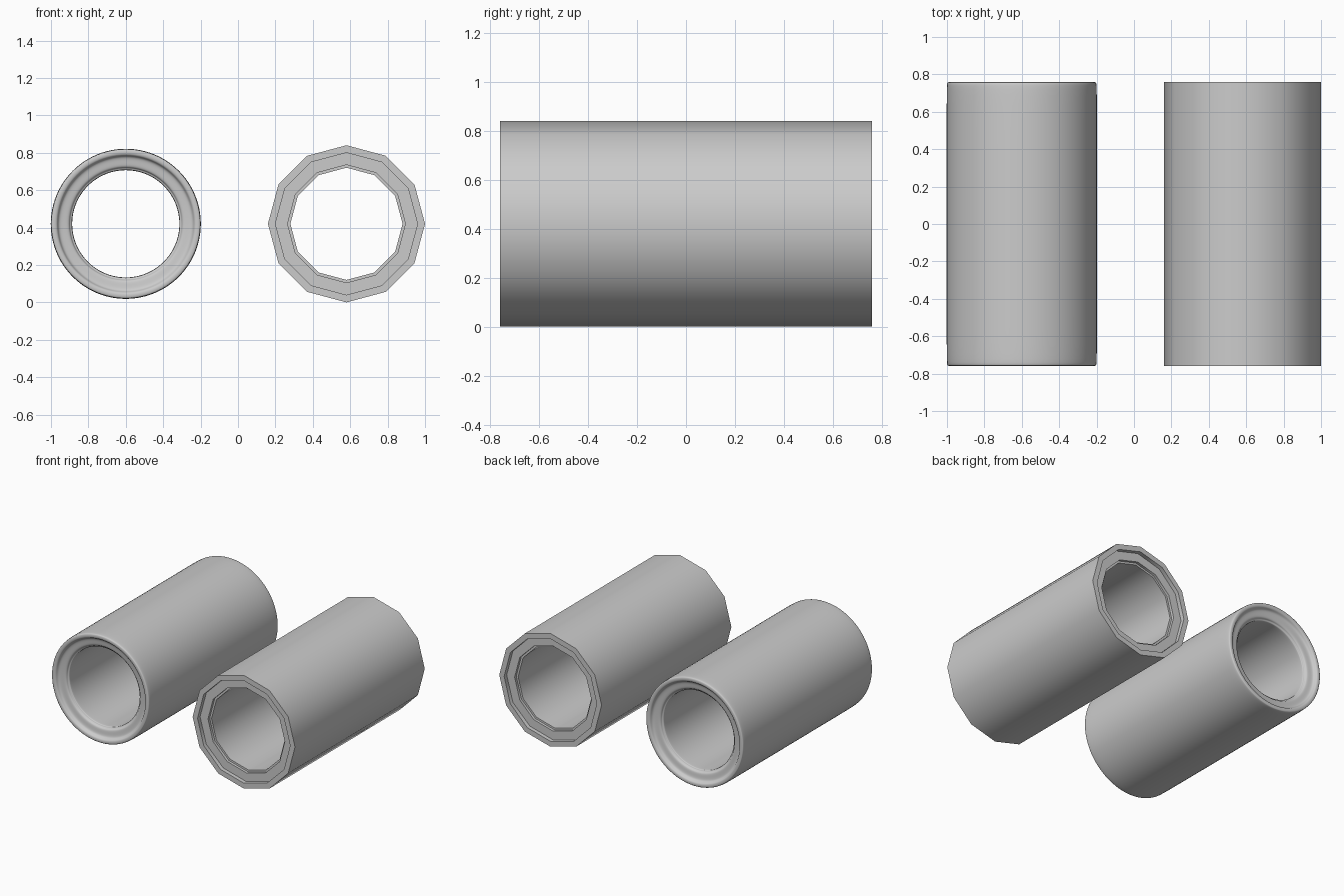
import bpy, bmesh, math

cube = bpy.data.objects.get("Cube")
if cube:
    bpy.data.objects.remove(cube, do_unlink=True)

SIDES = 12
HALF = 0.76

# Half profile as (radius, y): outer wall, rim, recessed step, inner lip, bore
front = [(0.42, -HALF + 0.02), (0.42, -HALF), (0.38, -HALF), (0.38, -HALF + 0.03),
         (0.315, -HALF + 0.03), (0.315, -HALF + 0.05), (0.30, -HALF + 0.05),
         (0.30, -HALF + 0.07)]
profile = front + [(r, -y) for r, y in reversed(front)]


def make_tube(name, x, z, smooth_levels):
    """Revolve the closed profile about the y axis."""
    bm = bmesh.new()
    rings = []
    for i in range(SIDES):
        a = 2 * math.pi * i / SIDES
        rings.append([bm.verts.new((r * math.cos(a), y, r * math.sin(a))) for r, y in profile])
    n = len(profile)
    for i in range(SIDES):
        a, b = rings[i], rings[(i + 1) % SIDES]
        for j in range(n):
            k = (j + 1) % n
            bm.faces.new((a[j], a[k], b[k], b[j]))
    bmesh.ops.recalc_face_normals(bm, faces=bm.faces[:])
    mesh = bpy.data.meshes.new(name)
    bm.to_mesh(mesh)
    bm.free()
    obj = bpy.data.objects.new(name, mesh)
    bpy.context.collection.objects.link(obj)
    obj.location = (x, 0, z)
    bpy.ops.object.select_all(action="DESELECT")
    obj.select_set(True)
    bpy.context.view_layer.objects.active = obj
    if smooth_levels:
        sub = obj.modifiers.new("Subdivision", "SUBSURF")
        sub.levels = sub.render_levels = smooth_levels
        bpy.ops.object.shade_smooth()
    else:
        bpy.ops.object.shade_smooth_by_angle(angle=math.radians(31))
    return obj


# Rounded tube on the right, faceted tube on the left
make_tube("smooth_tube", -0.60, 0.42, 3)
make_tube("faceted_tube", 0.58, 0.42, 0)
